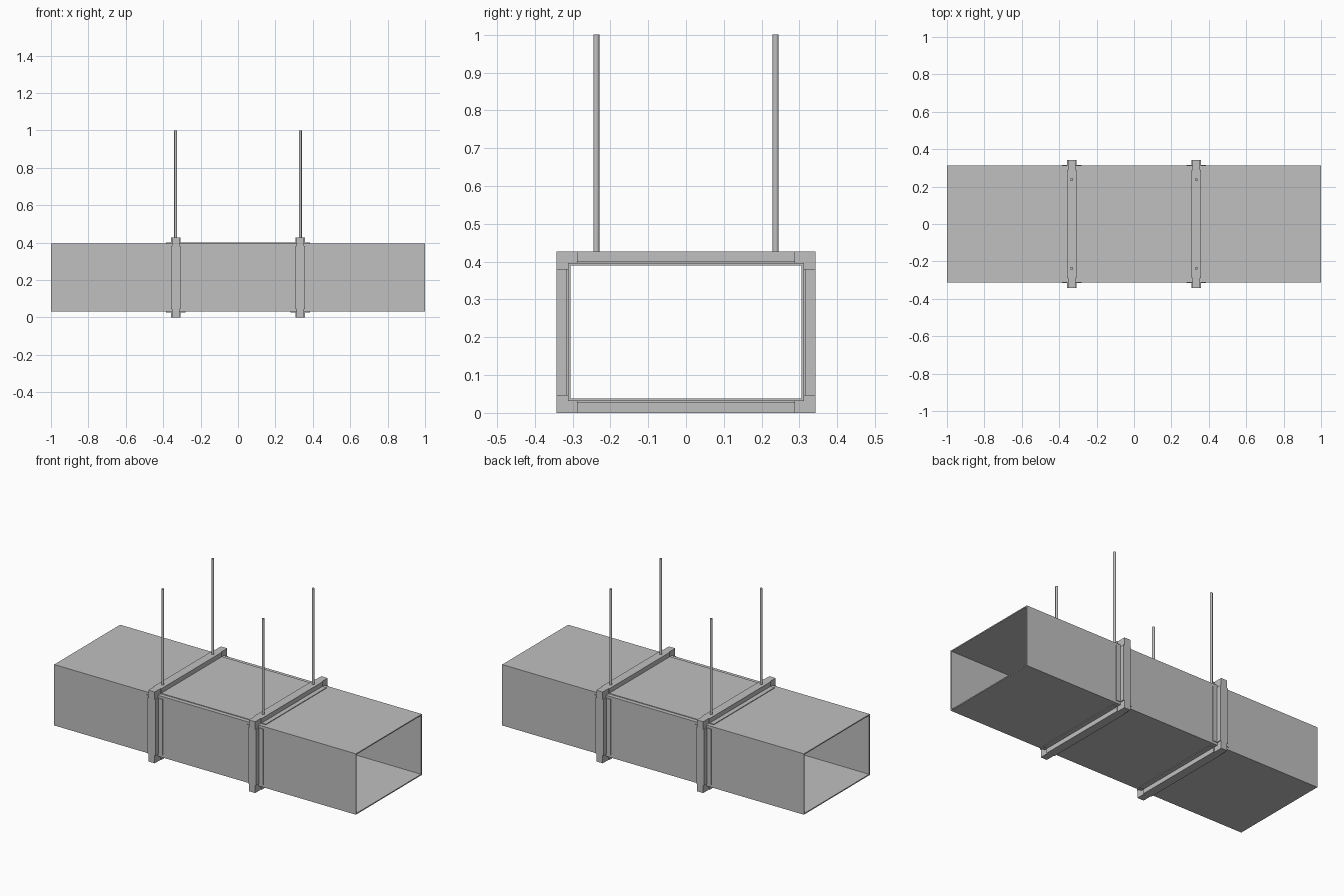
import bpy
import bmesh
from mathutils import Matrix, Vector

cube = bpy.data.objects.get("Cube")
if cube:
    bpy.data.objects.remove(cube, do_unlink=True)

steel = bpy.data.materials.new("galvanised_grey")
steel.use_nodes = True
GREY = (0.53, 0.53, 0.53, 1)
steel.diffuse_color = GREY
steel.node_tree.nodes["Principled BSDF"].inputs["Base Color"].default_value = GREY

# Main dimensions
HALF_Y, BOTTOM, TOP = 0.312, 0.031, 0.396    # duct outside
WALL, FOOT = 0.0065, 0.004                   # sheet and foot thickness
FRAME_Y, FRAME_TOP = 0.343, 0.427            # flange frame outside
CORNER_Y, CORNER_Z = 0.288, 0.046            # inner ends of corner pieces
MID_Z = (BOTTOM + TOP) / 2
JOINT_X = 0.333


def finish(name, bm):
    bmesh.ops.recalc_face_normals(bm, faces=bm.faces)
    mesh = bpy.data.meshes.new(name)
    bm.to_mesh(mesh)
    bm.free()
    mesh.materials.append(steel)
    obj = bpy.data.objects.new(name, mesh)
    bpy.context.scene.collection.objects.link(obj)
    return obj


def add_box(bm, low, high):
    low, high = Vector(low), Vector(high)
    matrix = Matrix.Translation((low + high) / 2) @ Matrix.Diagonal((*(high - low), 1))
    bmesh.ops.create_cube(bm, size=1, matrix=matrix)


def extrude_x(bm, outline, x0, x1):
    """Extrude a closed outline of (y, z) points along x."""
    face = bm.faces.new([bm.verts.new((x0, y, z)) for y, z in outline])
    moved = bmesh.ops.extrude_face_region(bm, geom=[face])["geom"]
    verts = [g for g in moved if isinstance(g, bmesh.types.BMVert)]
    bmesh.ops.translate(bm, vec=(x1 - x0, 0, 0), verts=verts)


# Open rectangular duct: inner and outer shells joined by end rims
bm = bmesh.new()
rings = []
for x in (-1, 1):
    for inset in (0, WALL):
        y, z0, z1 = HALF_Y - inset, BOTTOM + inset, TOP - inset
        rings.append([bm.verts.new((x, *p)) for p in ((-y, z0), (y, z0), (y, z1), (-y, z1))])
for a, b in ((0, 1), (1, 3), (3, 2), (2, 0)):
    for i in range(4):
        j = (i + 1) % 4
        bm.faces.new((rings[a][i], rings[a][j], rings[b][j], rings[b][i]))
finish("duct", bm)

# Thin sheet on the middle section
bm = bmesh.new()
add_box(bm, (-JOINT_X, -CORNER_Y, TOP - 0.001), (JOINT_X, CORNER_Y, TOP + FOOT))
finish("middle_top_sheet", bm)

for label, x in (("right", -JOINT_X), ("left", JOINT_X)):
    # Flange rails, each a raised web on a wide thin foot
    bm = bmesh.new()
    for half, level in ((0.026, None), (0.053, FOOT)):
        top = FRAME_TOP if level is None else TOP + level
        low = 0 if level is None else BOTTOM - level
        side = FRAME_Y if level is None else HALF_Y + level
        add_box(bm, (x - half, -CORNER_Y, TOP), (x + half, CORNER_Y, top))
        add_box(bm, (x - half, -CORNER_Y, low), (x + half, CORNER_Y, BOTTOM))
        for s in (-1, 1):
            ya, yb = sorted((s * HALF_Y, s * side))
            add_box(bm, (x - half, ya, CORNER_Z), (x + half, yb, FRAME_TOP - CORNER_Z))
    finish(label + "_flange_rails", bm)

    # Narrower L-shaped corner pieces
    bm = bmesh.new()
    for sy in (-1, 1):
        for sz in (-1, 1):
            edge = TOP if sz > 0 else BOTTOM
            outer = FRAME_TOP if sz > 0 else 0
            end = FRAME_TOP - CORNER_Z if sz > 0 else CORNER_Z
            outline = [(CORNER_Y, edge), (CORNER_Y, outer), (FRAME_Y, outer),
                       (FRAME_Y, end), (HALF_Y, end), (HALF_Y, edge)]
            extrude_x(bm, [(sy * y, z) for y, z in outline], x - 0.021, x + 0.021)
    finish(label + "_flange_corners", bm)

    # Hanger rods
    for place, y in (("front", -0.237), ("back", 0.237)):
        bm = bmesh.new()
        length = 1 - FRAME_TOP
        bmesh.ops.create_cone(bm, cap_ends=True, segments=16, radius1=0.008, radius2=0.008,
                              depth=length,
                              matrix=Matrix.Translation((x, y, FRAME_TOP + length / 2)))
        rod = finish(f"{place}_{label}_hanger_rod", bm)
        for face in rod.data.polygons:
            face.use_smooth = len(face.vertices) == 4
        for edge in rod.data.edges:
            ends = [rod.data.vertices[v].co.z for v in edge.vertices]
            edge.use_edge_sharp = abs(ends[0] - ends[1]) < 0.001
